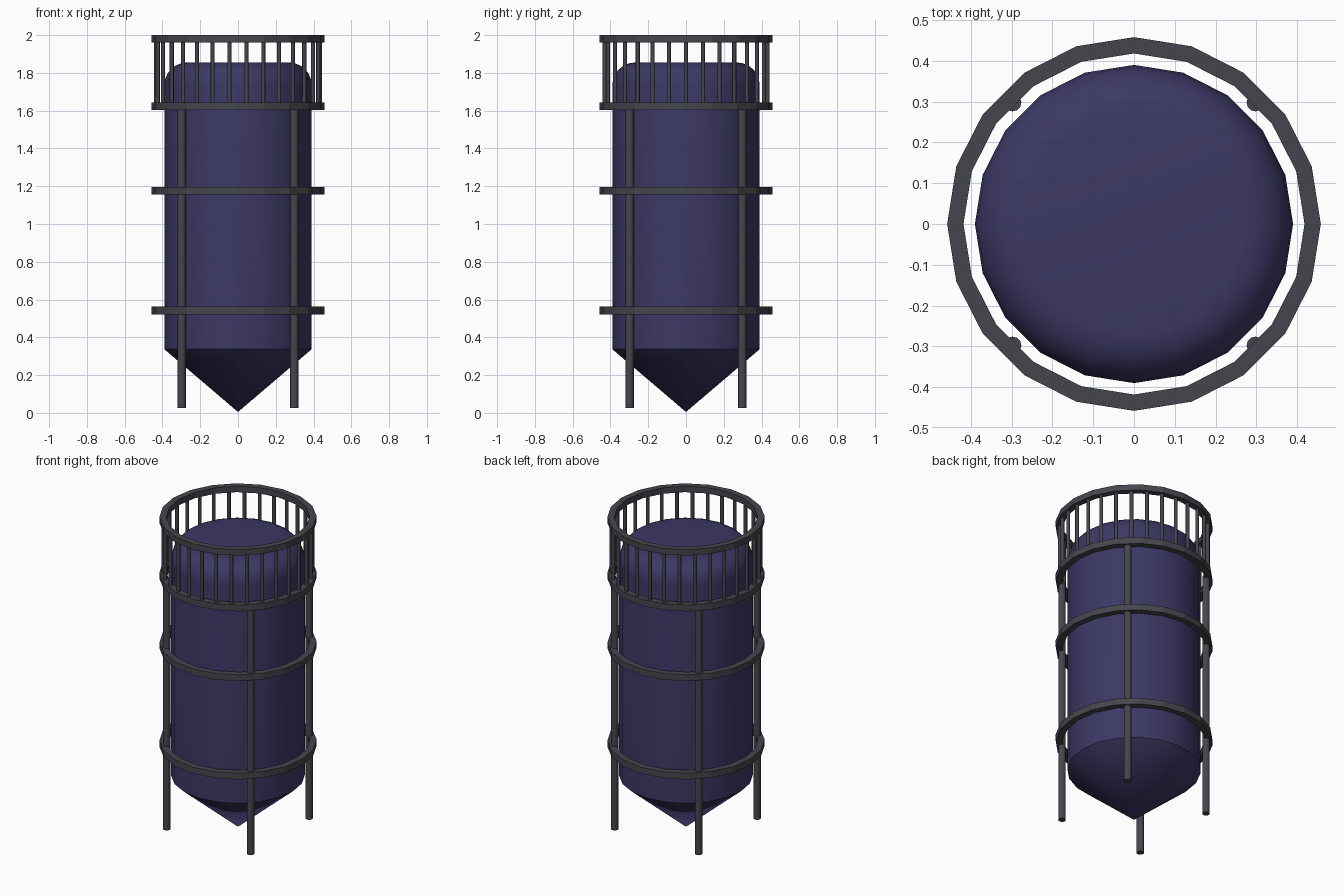
import bpy, bmesh
from math import sin, cos, pi, radians

if "Cube" in bpy.data.objects:
    bpy.data.objects.remove(bpy.data.objects["Cube"])

SIDES = 20


def material(name, color):
    m = bpy.data.materials.new(name)
    m.diffuse_color = color
    m.use_nodes = True
    m.node_tree.nodes["Principled BSDF"].inputs["Base Color"].default_value = m.diffuse_color
    return m


NAVY = material("tank_navy", (0.045, 0.04, 0.13, 1))
STEEL = material("dark_steel", (0.06, 0.06, 0.075, 1))


def lathe(name, profile, mat, closed=False, smooth=35):
    """Revolve (radius, z) points round the z axis; radius 0 makes a pole."""
    bm = bmesh.new()
    rows = []
    for r, z in profile:
        n = 1 if r == 0 else SIDES
        rows.append([bm.verts.new((r * cos(2 * pi * i / SIDES), r * sin(2 * pi * i / SIDES), z))
                     for i in range(n)])
    pairs = list(zip(rows, rows[1:])) + ([(rows[-1], rows[0])] if closed else [])
    for a, b in pairs:
        for i in range(SIDES):
            j = (i + 1) % SIDES
            quad = [a[i % len(a)], a[j % len(a)], b[j % len(b)], b[i % len(b)]]
            bm.faces.new(list(dict.fromkeys(quad)))
    bmesh.ops.recalc_face_normals(bm, faces=bm.faces)
    return finish(name, bm, mat, smooth)


def finish(name, bm, mat, smooth):
    me = bpy.data.meshes.new(name)
    bm.to_mesh(me)
    bm.free()
    ob = bpy.data.objects.new(name, me)
    bpy.context.collection.objects.link(ob)
    me.materials.append(mat)
    if smooth:
        bpy.ops.object.select_all(action='DESELECT')
        ob.select_set(True)
        bpy.context.view_layer.objects.active = ob
        bpy.ops.object.shade_smooth_by_angle(angle=radians(smooth))
    return ob


def rod(name, x, y, z0, z1, r, sides):
    bm = bmesh.new()
    bmesh.ops.create_cone(bm, cap_ends=True, segments=sides, radius1=r, radius2=r, depth=z1 - z0)
    bmesh.ops.translate(bm, verts=bm.verts, vec=(x, y, (z0 + z1) / 2))
    return finish(name, bm, STEEL, 50)


# Tank: cone hopper, straight wall, rounded shoulder and flat lid
R, TOP, B = 0.39, 1.855, 0.12
shoulder = [(R - B + B * cos(t * pi / 12), TOP - B + B * sin(t * pi / 12)) for t in range(7)]
lathe("tank", [(0, 0.005), (R, 0.337)] + shoulder + [(0, TOP)], NAVY)

# Hoops round the tank and the handrail
for name, z0, z1 in (("lower_hoop", 0.522, 0.563), ("middle_hoop", 1.155, 1.195),
                     ("upper_hoop", 1.603, 1.644), ("handrail", 1.962, 2.0)):
    lathe(name, [(0.418, z0), (0.458, z0), (0.458, z1), (0.418, z1)], STEEL, True, 0)

# Legs
for sx in (-1, 1):
    for sy in (-1, 1):
        rod("leg", sx * 0.298, sy * 0.298, 0.025, 1.62, 0.022, 12)

# Railing balusters
COUNT = 30
for i in range(COUNT):
    a = 2 * pi * i / COUNT
    rod("baluster", 0.434 * cos(a), 0.434 * sin(a), 1.62, 1.98, 0.011, 8)
